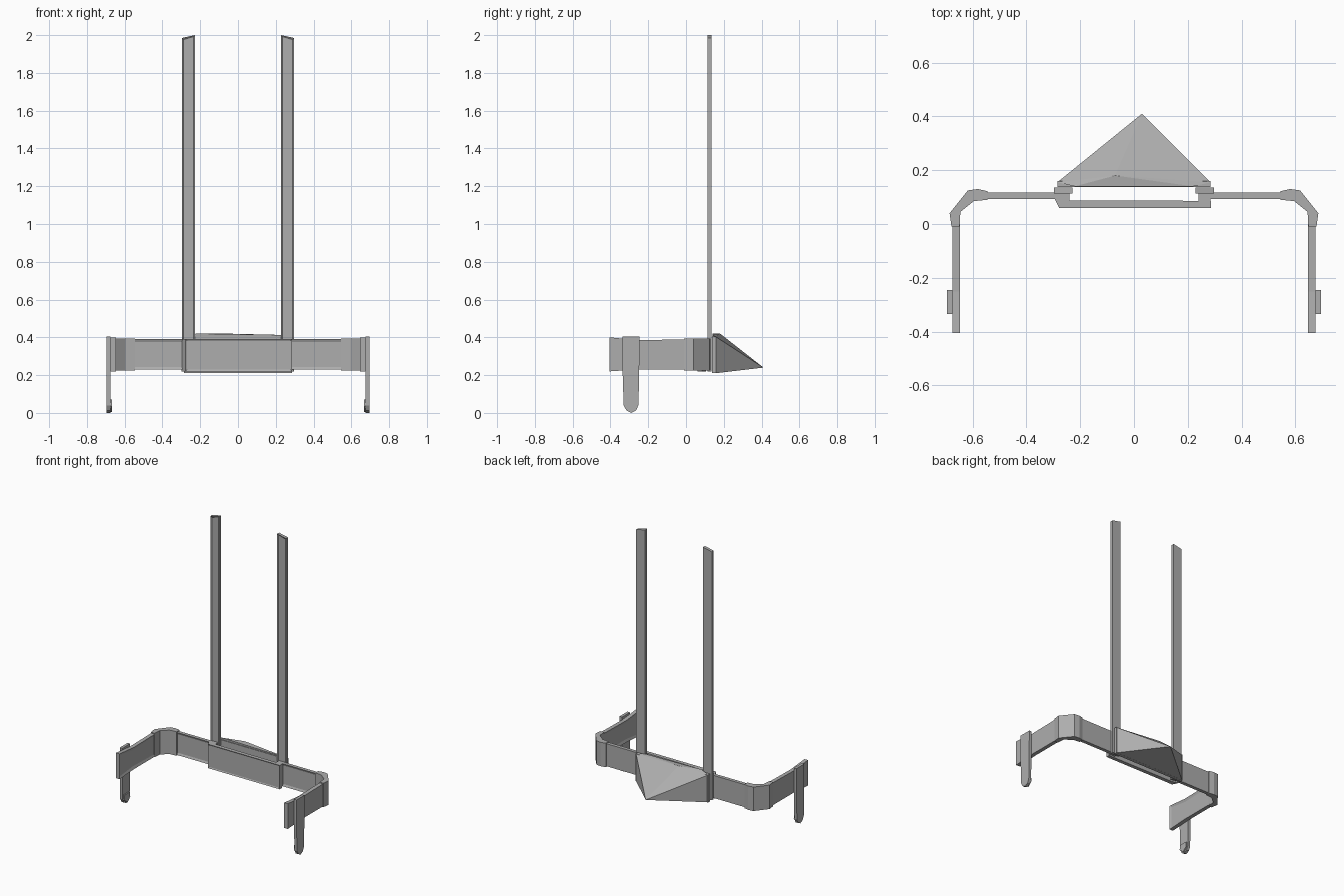
import bpy, bmesh
from mathutils import Vector

cube = bpy.data.objects.get("Cube")
if cube:
    bpy.data.objects.remove(cube)

grey = bpy.data.materials.new("plain_grey")
grey.use_nodes = True
tone = (0.42, 0.42, 0.42, 1)
grey.diffuse_color = tone
grey.node_tree.nodes["Principled BSDF"].inputs["Base Color"].default_value = tone


def finish(name, bm):
    bmesh.ops.recalc_face_normals(bm, faces=bm.faces)
    mesh = bpy.data.meshes.new(name)
    bm.to_mesh(mesh)
    bm.free()
    mesh.materials.append(grey)
    obj = bpy.data.objects.new(name, mesh)
    bpy.context.collection.objects.link(obj)
    return obj


def recess(bm, direction, rim, depth):
    """Sink a panel into the large face looking along direction."""
    bmesh.ops.recalc_face_normals(bm, faces=bm.faces)
    faces = [f for f in bm.faces if f.normal.dot(Vector(direction)) > 0.95]
    face = max(faces, key=lambda f: f.calc_area())
    bmesh.ops.inset_region(bm, faces=[face], thickness=rim, depth=-depth)


def prism(name, outline, low, high, axis="z", side=1, panel=None):
    """Extrude an outline along z (points are x, y) or x (points are y, z)."""
    bm = bmesh.new()
    place = (lambda a, b, h: (side * a, b, h)) if axis == "z" else (lambda a, b, h: (side * h, a, b))
    base = [bm.verts.new(place(a, b, low)) for a, b in outline]
    face = bm.faces.new(base)
    top = bmesh.ops.extrude_face_region(bm, geom=[face])["geom"]
    shift = Vector((0, 0, high - low)) if axis == "z" else Vector((side * (high - low), 0, 0))
    bmesh.ops.translate(bm, vec=shift, verts=[g for g in top if isinstance(g, bmesh.types.BMVert)])
    if panel:
        recess(bm, *panel)
    return finish(name, bm)


def box(name, x, y, z, side=1, panel=None):
    outline = [(x[0], y[0]), (x[1], y[0]), (x[1], y[1]), (x[0], y[1])]
    return prism(name, outline, *z, side=side, panel=panel)


for side, label in ((1, "left"), (-1, "right")):
    # Tall upright with a shallow channel and a sloped top
    mast = box(f"{label}_mast", (0.228, 0.297), (0.113, 0.135), (0.22, 2.0), side,
               ((0, -1, 0), 0.012, 0.006))
    for v in mast.data.vertices:
        if v.co.z > 1.9 and abs(v.co.x) > 0.27:
            v.co.z -= 0.015

    # Clip joining the front plate, arm and mast
    box(f"{label}_clip", (0.24, 0.285), (0.08, 0.125), (0.23, 0.39), side)

    # Rear arm and its raised end bracket
    box(f"{label}_rear_arm", (0.27, 0.57), (0.092, 0.117), (0.23, 0.39), side,
        ((0, -1, 0), 0.02, 0.006))

    # Bent corner
    corner = [(0.545, 0.122), (0.58, 0.13), (0.617, 0.125), (0.685, 0.04), (0.678, -0.01),
              (0.648, -0.01), (0.645, 0.045), (0.595, 0.085), (0.545, 0.09)]
    prism(f"{label}_corner", corner, 0.225, 0.395, side=side)

    # Forward reaching arm, slightly deeper at its free end
    profile = [(-0.405, 0.22), (-0.405, 0.40), (-0.25, 0.385), (0.03, 0.39), (0.03, 0.23), (-0.25, 0.23)]
    prism(f"{label}_side_arm", profile, 0.647, 0.675, "x", side, ((-side, 0, 0), 0.02, 0.006))

    # Hanging strap with a rounded foot
    strap = [(-0.335, 0.405), (-0.335, 0.2), (-0.33, 0.04), (-0.315, 0.012), (-0.29, 0.0),
             (-0.265, 0.012), (-0.252, 0.04), (-0.248, 0.2), (-0.246, 0.405)]
    prism(f"{label}_strap", strap, 0.675, 0.695, "x", side)
    foot = [(-0.32, 0.07), (-0.325, 0.035), (-0.29, 0.006), (-0.258, 0.035), (-0.262, 0.07)]
    prism(f"{label}_foot_pad", foot, 0.666, 0.676, "x", side)

# Front plate with one swept end
front = [(-0.30, 0.105), (-0.278, 0.06), (0.286, 0.06), (0.286, 0.086), (-0.245, 0.088)]
prism("front_plate", front, 0.22, 0.39, panel=((0, -1, 0), 0.012, 0.004))

# Rear plate behind the uprights
box("rear_plate", (-0.285, 0.285), (0.137, 0.16), (0.21, 0.405))

# Faceted rear wedge, built as the hull of its corners
bm = bmesh.new()
for x in (-0.285, 0.285):
    for z in (0.21, 0.405):
        bm.verts.new((x, 0.155, z))
for point in ((-0.07, 0.18, 0.42), (-0.22, 0.14, 0.42), (0.22, 0.14, 0.413), (0.03, 0.41, 0.24)):
    bm.verts.new(point)
bmesh.ops.convex_hull(bm, input=bm.verts)
finish("rear_wedge", bm)
